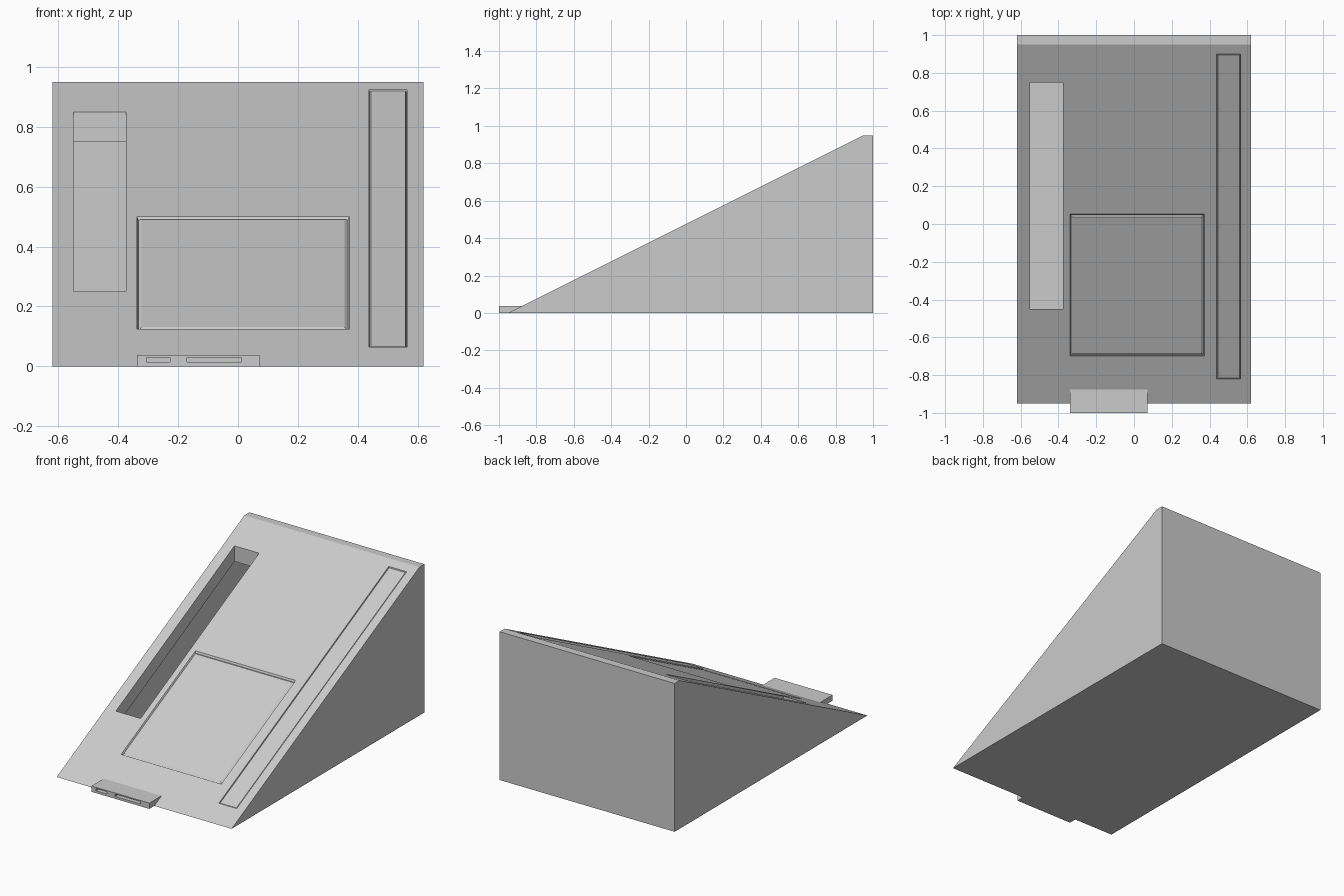
import bpy, bmesh

if "Cube" in bpy.data.objects:
    bpy.data.objects.remove(bpy.data.objects["Cube"])

W, FRONT, KNEE, BACK, TOP = 0.62, -0.95, 0.95, 1.0, 0.95
SLOT = (-0.55, -0.45, -0.375, 0.75)        # x0, y0, x1, y1 in plan
SCREEN = (-0.338, -0.70, 0.372, 0.052)
STRIP = (0.438, -0.82, 0.565, 0.90)


def make_object(name, bm):
    mesh = bpy.data.meshes.new(name)
    bm.to_mesh(mesh)
    bm.free()
    obj = bpy.data.objects.new(name, mesh)
    bpy.context.collection.objects.link(obj)
    return obj


def on_slope(x, y, depth=0.0):
    return (x, y, (y - FRONT) * 0.5 - depth)


def face(bm, points):
    return bm.faces.new([bm.verts.new(p) for p in points])


def loop(rect, inset=0.0, depth=0.0):
    x0, y0, x1, y1 = rect
    x0, y0, x1, y1 = x0 + inset, y0 + inset, x1 - inset, y1 - inset
    return [on_slope(x, y, depth) for x, y in ((x0, y0), (x1, y0), (x1, y1), (x0, y1))]


def bridge(bm, loops):
    for a, b in zip(loops, loops[1:]):
        for i in range(4):
            j = (i + 1) % 4
            face(bm, (a[i], a[j], b[j], b[i]))


def box(name, x0, x1, y0, y1, z0, z1):
    bm = bmesh.new()
    bmesh.ops.create_cube(bm, size=1)
    for v in bm.verts:
        v.co = ((x0 + x1) / 2 + v.co.x * (x1 - x0),
                (y0 + y1) / 2 + v.co.y * (y1 - y0),
                (z0 + z1) / 2 + v.co.z * (z1 - z0))
    return make_object(name, bm)


# Hollow wedge housing: sides, base, back and top ledge
bm = bmesh.new()
profile = [(FRONT, 0), (BACK, 0), (BACK, TOP), (KNEE, TOP)]
face(bm, [(W, y, z) for y, z in profile])
face(bm, [(-W, y, z) for y, z in reversed(profile)])
for (ya, za), (yb, zb) in zip(profile, profile[1:]):
    face(bm, ((-W, ya, za), (-W, yb, zb), (W, yb, zb), (W, ya, za)))

# Sloping front panel, leaving the three rectangular openings
openings = (SLOT, SCREEN, STRIP)
xs = sorted({-W, W, *(r[i] for r in openings for i in (0, 2))})
ys = sorted({FRONT, KNEE, *(r[i] for r in openings for i in (1, 3))})
for x0, x1 in zip(xs, xs[1:]):
    for y0, y1 in zip(ys, ys[1:]):
        cx, cy = (x0 + x1) / 2, (y0 + y1) / 2
        if not any(r[0] < cx < r[2] and r[1] < cy < r[3] for r in openings):
            face(bm, loop((x0, y0, x1, y1)))

# Slot lip, open to the hollow inside
bridge(bm, [loop(SLOT), loop(SLOT, 0, 0.1)])

# Screen and side strip, each set in a fine groove
for rect, width in ((SCREEN, 0.016), (STRIP, 0.006)):
    rings = [loop(rect), loop(rect, width * 0.3, 0.010), loop(rect, width, 0.002)]
    bridge(bm, rings)
    face(bm, rings[-1])
bmesh.ops.remove_doubles(bm, verts=bm.verts, dist=0.0001)
make_object("wedge_housing", bm)

# Connector tab at the foot with two port recesses
tab = box("connector_tab", -0.338, 0.072, -1.0, -0.876, 0, 0.037)
for i, (x0, x1) in enumerate(((-0.305, -0.228), (-0.17, 0.011))):
    cutter = box(f"port_cutter_{i + 1}", x0, x1, -1.05, -0.96, 0.015, 0.03)
    cutter.hide_render = True
    cutter.hide_set(True)
    mod = tab.modifiers.new(f"port_{i + 1}", 'BOOLEAN')
    mod.operation = 'DIFFERENCE'
    mod.solver = 'EXACT'
    mod.object = cutter
